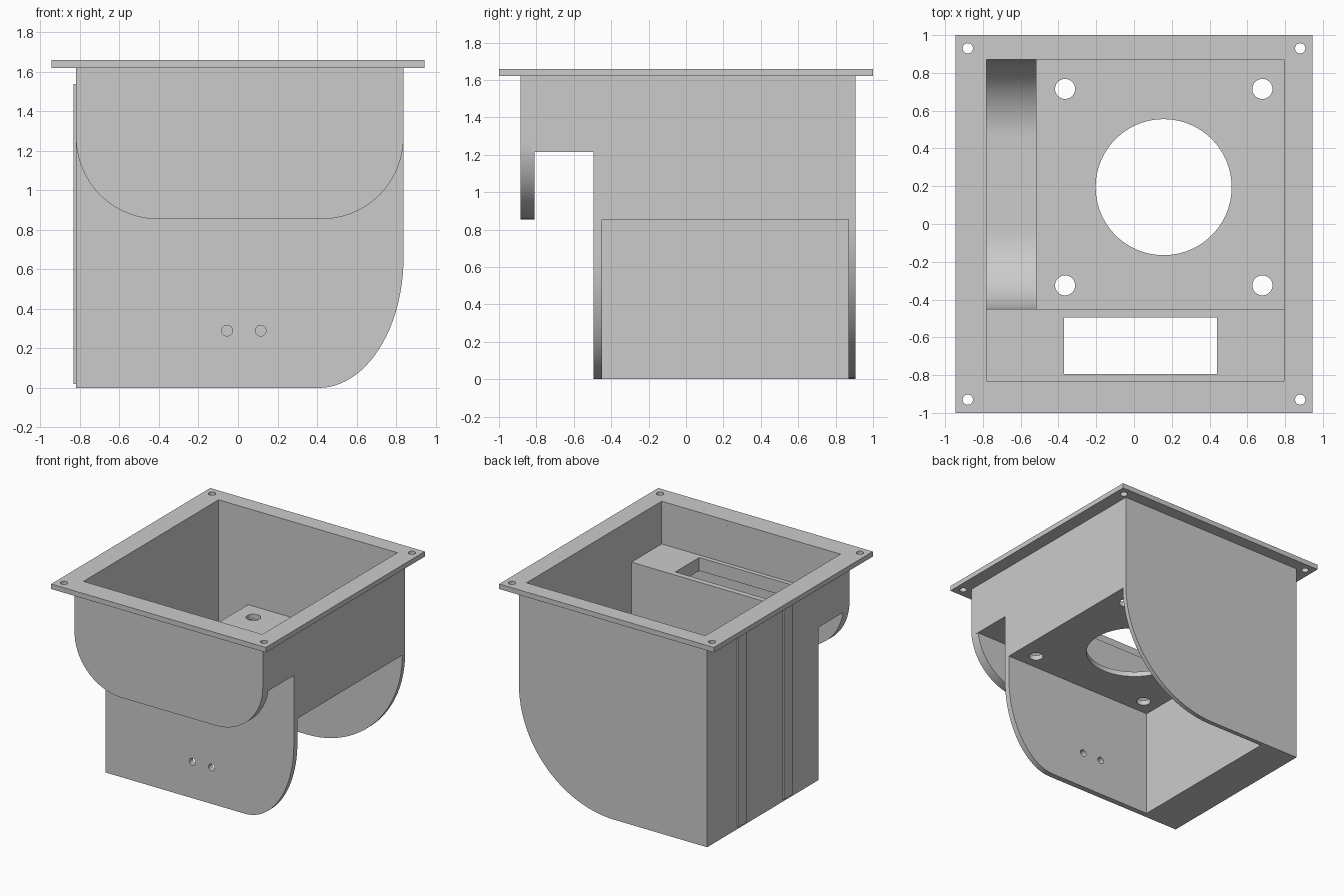
import bpy, bmesh, math

cube = bpy.data.objects.get("Cube")
if cube:
    bpy.data.objects.remove(cube)

grey = bpy.data.materials.new("matte grey")
grey.use_nodes = True
GREY = (0.6, 0.6, 0.6, 1)
grey.diffuse_color = GREY
grey.node_tree.nodes["Principled BSDF"].inputs["Base Color"].default_value = GREY

# Main dimensions: outer and inner faces of the housing
XL, XR, YF, YB = -0.82, 0.838, -0.885, 0.905
IL, IR, IF, IB = -0.78, 0.795, -0.83, 0.87
STEP, STEP_IN = -0.495, -0.45        # faces of the lower front panel
RIM, TOP = 1.62, 1.66
FLOOR, FLOOR_TOP = 0.855, 0.895
SHELF, SHELF_TOP = 1.215, 1.32
POCKET_IN, POCKET_OUT = -0.52, -0.5


def rect(u0, v0, u1, v1):
    return [(u0, v0), (u1, v0), (u1, v1), (u0, v1)]


def arc(cu, cv, ru, rv, start, end, n=24):
    return [(cu + ru * math.cos(math.radians(start + (end - start) * i / n)),
             cv + rv * math.sin(math.radians(start + (end - start) * i / n)))
            for i in range(n + 1)]


def circle(u, v, r, n=48):
    return arc(u, v, r, r, 0, 360, n)[:-1]


def plate(name, plane, lo, hi, outline, holes=()):
    """Extrude a filled outline with holes between lo and hi across its plane."""
    curve = bpy.data.curves.new(name, "CURVE")
    curve.dimensions = "2D"
    curve.fill_mode = "BOTH"
    curve.extrude = (hi - lo) / 2
    for loop in [outline, *holes]:
        spline = curve.splines.new("POLY")
        spline.points.add(len(loop) - 1)
        for point, (u, v) in zip(spline.points, loop):
            point.co = (u, v, 0, 1)
        spline.use_cyclic_u = True
    temp = bpy.data.objects.new(name + "_outline", curve)
    bpy.context.collection.objects.link(temp)
    bpy.context.view_layer.update()
    mesh = bpy.data.meshes.new_from_object(
        temp.evaluated_get(bpy.context.evaluated_depsgraph_get()))
    bpy.data.objects.remove(temp)
    bpy.data.curves.remove(curve)

    bm = bmesh.new()
    bm.from_mesh(mesh)
    mid = (lo + hi) / 2
    for vert in bm.verts:
        u, v, w = vert.co
        w += mid
        vert.co = {"xy": (u, v, w), "xz": (u, w, v), "yz": (w, u, v)}[plane]
    bmesh.ops.remove_doubles(bm, verts=bm.verts, dist=0.0001)
    bmesh.ops.recalc_face_normals(bm, faces=bm.faces)
    bm.to_mesh(mesh)
    bm.free()
    mesh.name = name
    mesh.materials.clear()
    mesh.materials.append(grey)
    obj = bpy.data.objects.new(name, mesh)
    bpy.context.collection.objects.link(obj)
    bpy.ops.object.select_all(action="DESELECT")
    obj.select_set(True)
    bpy.context.view_layer.objects.active = obj
    bpy.ops.object.shade_smooth_by_angle(angle=math.radians(30))
    return obj


# Top flange with corner screw holes
plate("top_flange", "xy", RIM, TOP, rect(-0.945, -1, 0.945, 1),
      [rect(IL, IF, IR, IB)] +
      [circle(sx * 0.88, sy * 0.93, 0.027) for sx in (-1, 1) for sy in (-1, 1)])


# Front apron with two rounded lower corners, thicker below the shelf
def apron(top):
    r = 0.415
    return ([(XL, top)] + arc(XL + r, FLOOR + r, r, r, 180, 270)
            + arc(XR - r, FLOOR + r, r, r, 270, 360) + [(XR, top)])


plate("front_apron", "xz", YF, IF, apron(RIM))
plate("apron_backing", "xz", IF, -0.81, apron(SHELF_TOP))


# Panels rounded at one lower corner
def wing(top, ru, rv):
    return [(XL, top), (XL, 0)] + arc(XR - ru, rv, ru, rv, 270, 360) + [(XR, top)]


plate("back_panel", "xz", IB, YB, wing(RIM, 0.84, FLOOR))
plate("lower_front_panel", "xz", STEP, STEP_IN, wing(SHELF_TOP, 0.43, 0.66),
      [circle(x, 0.29, 0.027) for x in (-0.055, 0.115)])


# Stepped side walls
def side(bottom):
    return [(IF, RIM), (IF, SHELF), (STEP_IN, SHELF), (STEP_IN, bottom),
            (IB, bottom), (IB, RIM)]


plate("left_wall", "yz", IR, XR, side(FLOOR))
plate("right_wall", "yz", XL, IL, side(0))

# Shelf with a rectangular opening
plate("front_shelf", "xy", SHELF, SHELF_TOP, rect(IL, IF, IR, STEP_IN),
      [rect(-0.37, -0.795, 0.44, -0.487)])

# Main floor with a large round opening and four mounting holes
plate("main_floor", "xy", FLOOR, FLOOR_TOP, rect(POCKET_IN, STEP_IN, IR, IB),
      [circle(0.157, 0.195, 0.36, 96)] +
      [circle(x, y, 0.053) for x in (-0.365, 0.68) for y in (-0.325, 0.715)])

# Deep side pocket with a rounded trough
R, BASE = 0.42, 0.04
plate("pocket_trough", "yz", IL, POCKET_IN,
      [(STEP_IN, 0)] + arc(STEP_IN + R, BASE + R, R, R, 180, 270)
      + arc(IB - R, BASE + R, R, R, 270, 360) + [(IB, 0)])
plate("pocket_wall", "yz", POCKET_IN, POCKET_OUT, rect(STEP_IN, 0, IB, FLOOR))

# Two shallow upright ribs on the outside of the right wall
for i, y in enumerate((-0.095, 0.475)):
    plate(f"side_rib_{i + 1}", "yz", XL - 0.013, XL,
          rect(y - 0.055, 0.02, y + 0.055, 1.54))
